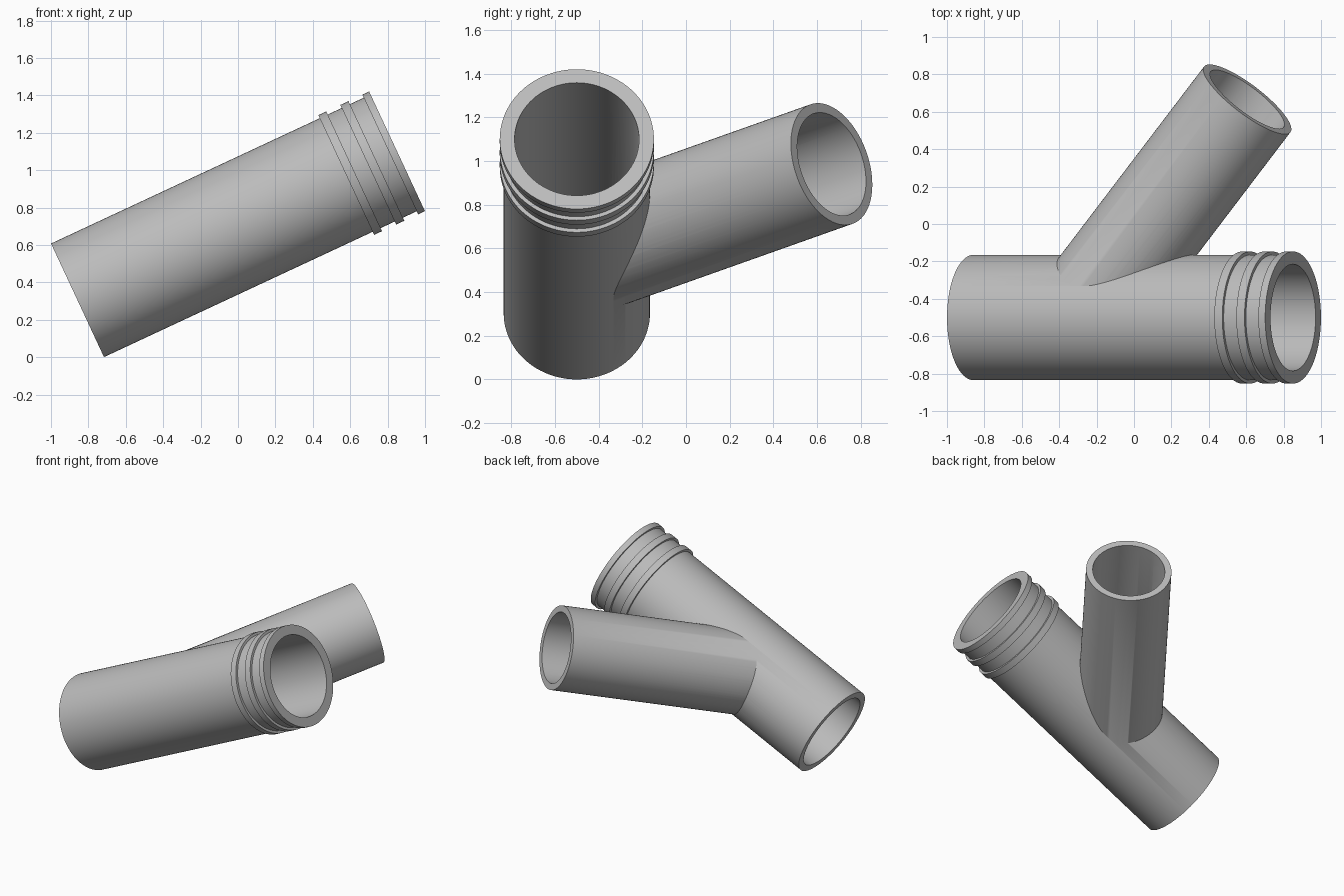
import bpy, bmesh, math
from mathutils import Vector

if "Cube" in bpy.data.objects:
    bpy.data.objects.remove(bpy.data.objects["Cube"])

SEG = 96
TILT, FORK = math.radians(25), math.radians(50)
axis = Vector((math.cos(TILT), 0, math.sin(TILT)))              # main pipe direction
side = axis * math.cos(FORK) + Vector((0, math.sin(FORK), 0))   # branch direction
start = Vector((-0.858, -0.5, 0.304))                           # lower end of main pipe
fork = start + axis * 0.636                                     # where the two axes meet
LENGTH, BRANCH = 1.885, 1.523

grey = bpy.data.materials.new("plain grey")
grey.diffuse_color = (0.5, 0.5, 0.5, 1)
grey.use_nodes = True
grey.node_tree.nodes["Principled BSDF"].inputs["Base Color"].default_value = grey.diffuse_color


def lathe(name, profile, origin, direction):
    """Closed solid turned from (radius, distance) points, laid along a direction."""
    bm = bmesh.new()
    rings = [[bm.verts.new((r * math.cos(2 * math.pi * i / SEG),
                            r * math.sin(2 * math.pi * i / SEG), h))
              for i in range(SEG)] for r, h in profile]
    for a, b in zip(rings, rings[1:]):
        for i in range(SEG):
            j = (i + 1) % SEG
            bm.faces.new((a[i], a[j], b[j], b[i]))
    bm.faces.new(rings[0][::-1])
    bm.faces.new(rings[-1])
    mesh = bpy.data.meshes.new(name)
    bm.transform(direction.to_track_quat('Z', 'Y').to_matrix().to_4x4())
    bm.to_mesh(mesh)
    bm.free()
    mesh.materials.append(grey)
    ob = bpy.data.objects.new(name, mesh)
    ob.location = origin
    bpy.context.collection.objects.link(ob)
    return ob


# Main pipe with three raised rings at the upper end
R, RING = 0.335, 0.353
profile = [(R, 0)]
for near, far in ((0.30, 0.253), (0.17, 0.122), (0.04, 0)):
    profile += [(R, LENGTH - near), (RING, LENGTH - near), (RING, LENGTH - far)]
    if far:
        profile.append((R, LENGTH - far))
pipe = lathe("y_pipe", profile, start, axis)

# Side branch and the two bores
branch = lathe("branch_helper", [(0.29, 0), (0.29, BRANCH)], fork, side)
main_bore = lathe("main_bore_helper", [(0.285, -0.1), (0.285, LENGTH + 0.1)], start, axis)
branch_bore = lathe("branch_bore_helper", [(0.245, 0), (0.245, BRANCH + 0.1)], fork, side)

bpy.context.view_layer.objects.active = pipe
pipe.select_set(True)
for helper, operation in ((branch, 'UNION'), (main_bore, 'DIFFERENCE'), (branch_bore, 'DIFFERENCE')):
    mod = pipe.modifiers.new(helper.name, 'BOOLEAN')
    mod.operation = operation
    mod.solver = 'EXACT'
    mod.object = helper
    bpy.ops.object.modifier_apply(modifier=mod.name)
    bpy.data.objects.remove(helper)

# Smooth walls, crisp rims and joint
bpy.ops.object.shade_smooth_by_angle(angle=math.radians(30))
